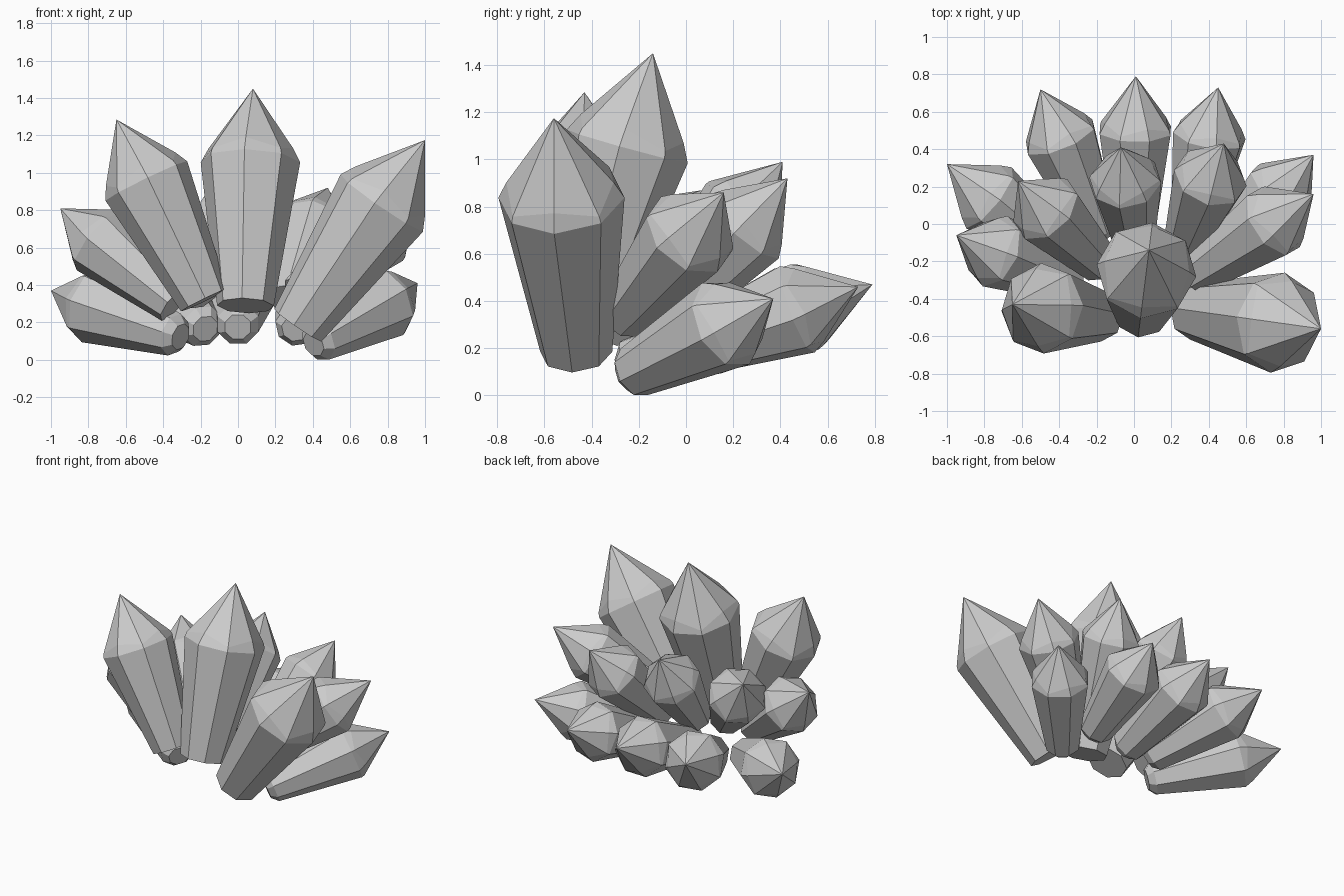
import bpy, bmesh, math
from mathutils import Vector

if "Cube" in bpy.data.objects:
    bpy.data.objects.remove(bpy.data.objects["Cube"])

# each crystal: name, centre of flat foot, tip, widest radius, twist in degrees
CRYSTALS = [
    ("tall_crystal_centre", (0.04, -0.46, 0.29), (0.08, -0.14, 1.45), 0.268, 0),
    ("tall_crystal_left", (-0.18, -0.49, 0.32), (-0.65, -0.43, 1.285), 0.243, 10),
    ("tall_crystal_right", (0.32, -0.465, 0.185), (1.0, -0.56, 1.175), 0.27, 0),
    ("middle_crystal_1", (-0.34, -0.31, 0.30), (-0.95, -0.06, 0.81), 0.2, 5),
    ("middle_crystal_2", (-0.18, -0.21, 0.36), (-0.62, 0.23, 0.89), 0.2, 15),
    ("middle_crystal_3", (0.0, -0.11, 0.36), (-0.07, 0.41, 0.99), 0.195, 30),
    ("middle_crystal_4", (0.27, -0.11, 0.32), (0.48, 0.43, 0.92), 0.2, 12),
    ("middle_crystal_5", (0.33, -0.27, 0.34), (0.96, 0.16, 0.86), 0.205, 20),
    ("low_crystal_1", (-0.34, -0.21, 0.135), (-1.0, 0.32, 0.37), 0.205, 8),
    ("low_crystal_2", (-0.19, -0.03, 0.18), (-0.50, 0.72, 0.46), 0.205, 18),
    ("low_crystal_3", (0.0, -0.06, 0.19), (0.01, 0.79, 0.47), 0.205, 22),
    ("low_crystal_4", (0.31, -0.03, 0.18), (0.45, 0.73, 0.46), 0.2, 14),
    ("low_crystal_5", (0.43, -0.22, 0.1), (0.96, 0.37, 0.41), 0.2, 22),
]
SIDES = 8


def crystal(name, foot, tip, radius, twist):
    foot, tip = Vector(foot), Vector(tip)
    axis = tip - foot
    length = axis.length
    turn = axis.to_track_quat('Z', 'Y')
    bm = bmesh.new()

    def vert(i, r, h):
        a = math.radians(twist) + 2 * math.pi * i / SIDES
        return bm.verts.new(foot + turn @ Vector((r * math.cos(a), r * math.sin(a), h * length)))

    # flaring shaft
    low = [vert(i, radius * 0.57, 0) for i in range(SIDES)]
    high = [vert(i, radius, 0.66) for i in range(SIDES)]
    # small chamfer facets: alternate corners are cut higher
    cut = [vert(i, radius * (0.97 if i % 2 else 0.85), 0.685 if i % 2 else 0.725)
           for i in range(SIDES)]
    apex = bm.verts.new(tip)
    foot_ring = low
    # low crystals have a chamfered foot
    if name.startswith("low"):
        foot_ring = [vert(i, radius * 0.36, -0.05) for i in range(SIDES)]
    bm.faces.new(foot_ring[::-1])
    for i in range(SIDES):
        j = (i + 1) % SIDES
        if foot_ring is not low:
            bm.faces.new((foot_ring[i], foot_ring[j], low[j], low[i]))
        bm.faces.new((low[i], low[j], high[j], high[i]))
        bm.faces.new((high[i], high[j], cut[j], cut[i]))
        bm.faces.new((cut[i], cut[j], apex))
    bmesh.ops.recalc_face_normals(bm, faces=bm.faces)
    mesh = bpy.data.meshes.new(name)
    bm.to_mesh(mesh)
    bm.free()
    bpy.context.collection.objects.link(bpy.data.objects.new(name, mesh))


# the cluster
for spec in CRYSTALS:
    crystal(*spec)
